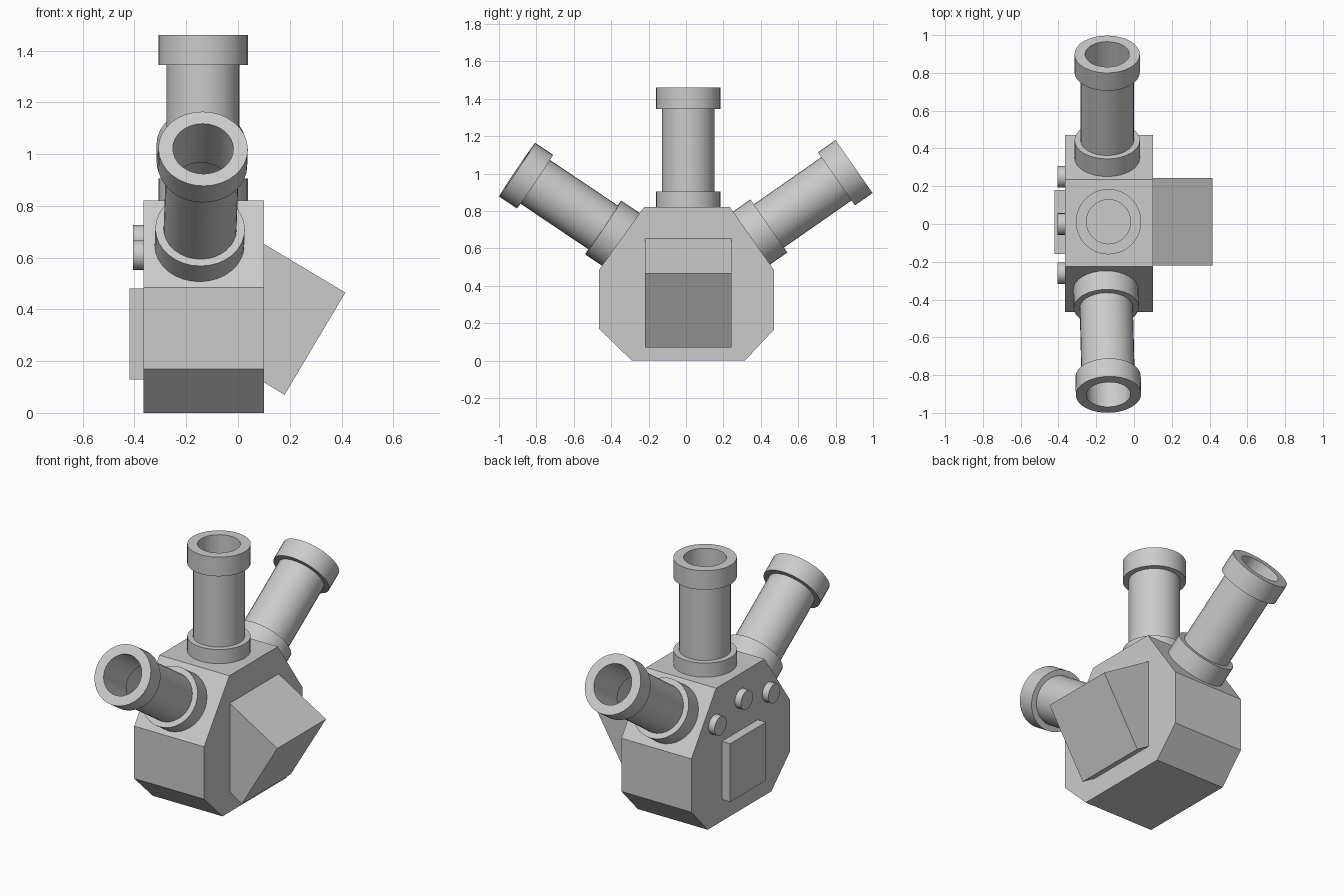
import bpy, bmesh, math
from mathutils import Vector

if "Cube" in bpy.data.objects:
    bpy.data.objects.remove(bpy.data.objects["Cube"], do_unlink=True)

GREY = (0.6, 0.6, 0.6, 1)
mat = bpy.data.materials.new("plain_grey")
mat.use_nodes = True
mat.diffuse_color = GREY
mat.node_tree.nodes["Principled BSDF"].inputs["Base Color"].default_value = GREY


def finish(name, bm, recalc=True):
    if recalc:
        bmesh.ops.recalc_face_normals(bm, faces=bm.faces)
    mesh = bpy.data.meshes.new(name)
    bm.to_mesh(mesh)
    bm.free()
    mesh.materials.append(mat)
    obj = bpy.data.objects.new(name, mesh)
    bpy.context.collection.objects.link(obj)
    return obj


def smooth(obj):
    bpy.ops.object.select_all(action='DESELECT')
    obj.select_set(True)
    bpy.context.view_layer.objects.active = obj
    bpy.ops.object.shade_smooth_by_angle(angle=math.radians(35))


def prism(name, points, offset):
    """Extrude a flat outline along an offset."""
    bm = bmesh.new()
    face = bm.faces.new([bm.verts.new(p) for p in points])
    out = bmesh.ops.extrude_face_region(bm, geom=[face], use_keep_orig=True)
    moved = [v for v in out["geom"] if isinstance(v, bmesh.types.BMVert)]
    bmesh.ops.translate(bm, verts=moved, vec=offset)
    return finish(name, bm)


def lathe(name, rows, base, direction, sides=32, cap=False):
    """Spin (radius, height) rows about an axis from base."""
    bm = bmesh.new()
    rings = [[bm.verts.new((r * math.cos(a), r * math.sin(a), h))
              for a in (math.tau * i / sides for i in range(sides))]
             for r, h in rows]
    for low, high in zip(rings, rings[1:]):
        for i in range(sides):
            j = (i + 1) % sides
            bm.faces.new((low[i], low[j], high[j], high[i]))
    if cap:
        bm.faces.new(rings[-1])
    obj = finish(name, bm, recalc=False)
    obj.location = base
    obj.rotation_mode = 'QUATERNION'
    obj.rotation_quaternion = Vector(direction).to_track_quat('Z', 'Y')
    smooth(obj)


# Faceted body, extruded sideways
outline = [(-0.29, 0), (0.315, 0), (0.47, 0.165), (0.47, 0.485),
           (0.235, 0.82), (-0.225, 0.82), (-0.465, 0.485), (-0.465, 0.17)]
prism("body", [(-0.365, y, z) for y, z in outline], (0.465, 0, 0))

# Tilted cube sunk into the side
tilted = [(0.415, 0.465), (0.18, 0.07), (-0.214, 0.305), (0.021, 0.70)]
prism("side_block", [(x, -0.22, z) for x, z in tilted], (0, 0.463, 0))

# Raised panel on the opposite side
panel = [(-0.16, 0.13), (0.18, 0.13), (0.18, 0.48), (-0.16, 0.48)]
prism("side_panel", [(-0.42, y, z) for y, z in panel], (0.07, 0, 0))

# Round buttons above the panel
for name, y, z in (("front", -0.26, 0.61), ("middle", 0, 0.67), ("back", 0.25, 0.61)):
    lathe(name + "_button", [(0.057, 0), (0.057, 0.05)],
          (-0.355, y, z), (-1, 0, 0), sides=24, cap=True)

# Three pipes with a foot collar, a rim collar and an open bore
LENGTH, COLLAR, WIDE, PIPE, BORE = 0.67, 0.115, 0.173, 0.141, 0.117
pipe_rows = [(WIDE, -0.02), (WIDE, COLLAR), (PIPE, COLLAR),
             (PIPE, LENGTH - COLLAR), (WIDE, LENGTH - COLLAR),
             (WIDE, LENGTH), (BORE, LENGTH), (BORE, LENGTH - 0.27)]
lathe("top_pipe", pipe_rows, (-0.135, 0.012, 0.79), (0, 0, 1))
lathe("front_pipe", pipe_rows, (-0.149, -0.347, 0.647), (0.021, -0.83, 0.558))
lathe("back_pipe", pipe_rows, (-0.142, 0.349, 0.654), (0, 0.82, 0.572))
